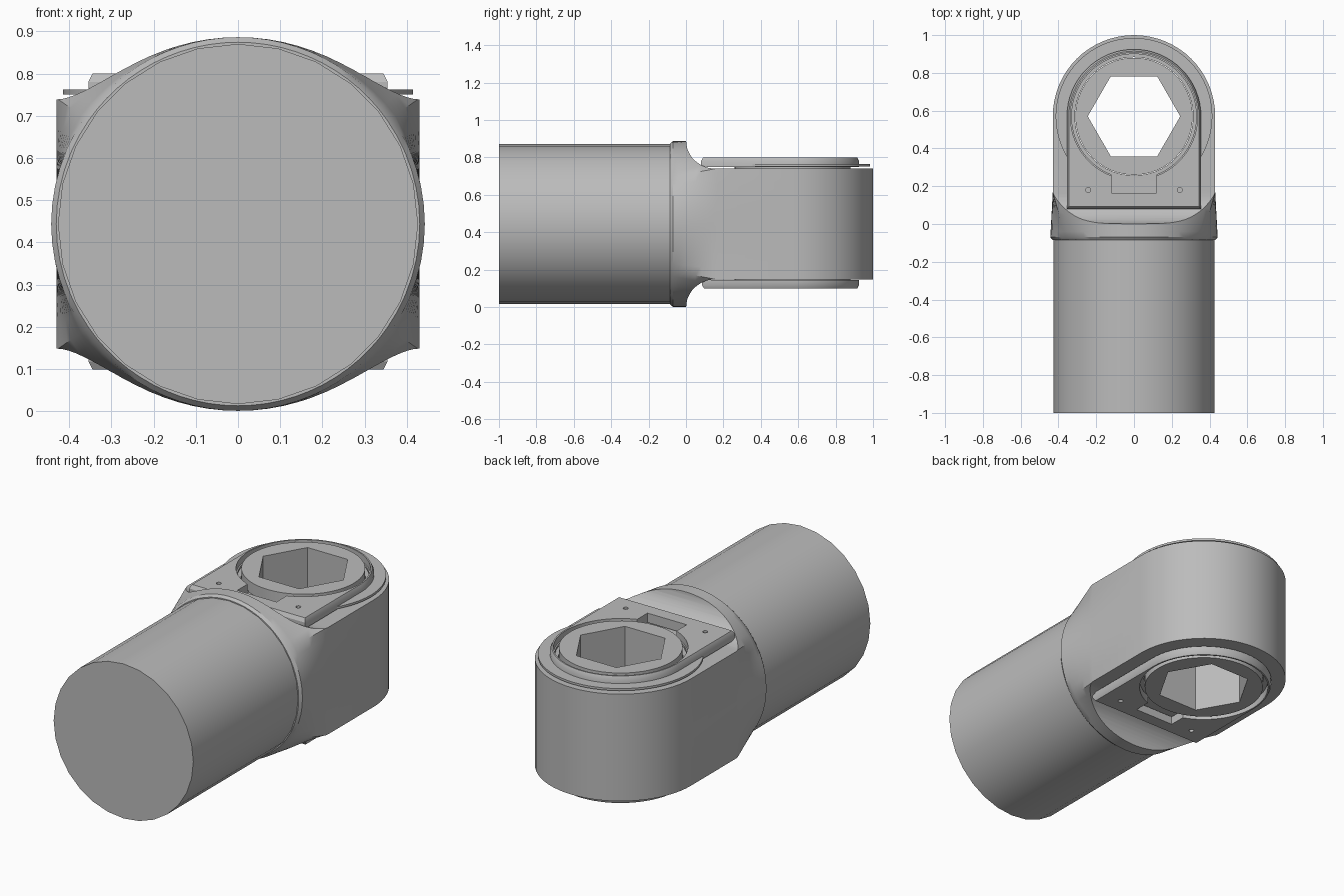
import bpy, bmesh
from math import sin, cos, tan, pi, atan2, sqrt, radians

old = bpy.data.objects.get("Cube")
if old:
    bpy.data.objects.remove(old, do_unlink=True)

steel = bpy.data.materials.new("satin_grey")
steel.use_nodes = True
GREY = (0.5, 0.5, 0.5, 1)
steel.diffuse_color = GREY
steel.node_tree.nodes["Principled BSDF"].inputs["Base Color"].default_value = GREY

MID = 0.4435      # height of the shaft axis
EYE = 0.57        # y of the socket axis
HALF = 0.43       # half width of the head
RIM = 0.443       # collar radius


def loft(name, rings):
    """Closed solid through rings of equal point count."""
    bm = bmesh.new()
    rows = [[bm.verts.new(p) for p in ring] for ring in rings]
    n = len(rows[0])
    for a, b in zip(rows, rows[1:]):
        for i in range(n):
            j = (i + 1) % n
            bm.faces.new((a[i], a[j], b[j], b[i]))
    bm.faces.new(rows[0])
    bm.faces.new(rows[-1])
    bmesh.ops.recalc_face_normals(bm, faces=bm.faces)
    mesh = bpy.data.meshes.new(name)
    bm.to_mesh(mesh)
    bm.free()
    mesh.materials.append(steel)
    ob = bpy.data.objects.new(name, mesh)
    bpy.context.collection.objects.link(ob)
    return ob


def prism(name, outline, z0, z1):
    return loft(name, [[(x, y, z) for x, y in outline] for z in (z0, z1)])


def disc(r, n=64, x=0, y=EYE):
    return [(x + r * cos(2 * pi * i / n), y + r * sin(2 * pi * i / n)) for i in range(n)]


def arch(r, y0):
    """Straight-sided outline with a round back end."""
    arc = [(r * cos(pi * i / 32), EYE + r * sin(pi * i / 32)) for i in range(33)]
    return [(r, y0)] + arc + [(-r, y0)]


def activate(ob):
    bpy.ops.object.select_all(action='DESELECT')
    ob.select_set(True)
    bpy.context.view_layer.objects.active = ob


def combine(ob, cutter, mode='DIFFERENCE'):
    mod = ob.modifiers.new("cut", 'BOOLEAN')
    mod.operation, mod.solver, mod.object = mode, 'EXACT', cutter
    activate(ob)
    bpy.ops.object.modifier_apply(modifier=mod.name)
    bpy.data.objects.remove(cutter, do_unlink=True)


def finish(ob):
    activate(ob)
    bpy.ops.object.shade_smooth_by_angle(angle=radians(30))


# Round shaft
def circle_ring(r, y, angles):
    return [(r * cos(a), y, MID + r * sin(a)) for a in angles]


shaft_angles = [2 * pi * i / 28 for i in range(28)]
finish(loft("shaft", [circle_ring(0.427, y, shaft_angles) for y in (-1, -0.06)]))

# Head: collar circle blending into a flat-sided section with arched top and bottom
ARCH_R = 0.71
corner = atan2(0.298, HALF)
side = [-corner + 2 * corner * i / 12 for i in range(12)]
top = [corner + (pi - 2 * corner) * i / 24 for i in range(24)]
angles = side + top
angles += [a + pi for a in angles]


def section_radius(a):
    c, s = abs(cos(a)), abs(sin(a))
    if s * HALF <= c * 0.2981:
        return HALF / c
    drop = ARCH_R - RIM
    return -drop * s + sqrt((drop * s) ** 2 + ARCH_R ** 2 - drop ** 2)


def blend_ring(y, t):
    ring = []
    for a in angles:
        r = RIM + (section_radius(a) - RIM) * t
        ring.append((r * cos(a), y, MID + r * sin(a)))
    return ring


rings = [circle_ring(0.431, -0.085, angles), circle_ring(RIM, -0.07, angles)]
rings += [blend_ring(-0.07 + 0.24 * i / 8, i / 8) for i in range(1, 9)]
rings.append(blend_ring(1.1, 1))
head = loft("head", rings)

# Shoulder fillets above and below, then the round back end
fillet = [(0.001 + 0.16 * (1 - cos(pi * i / 24)), RIM - 0.1475 * sin(pi * i / 24)) for i in range(13)]
upper = [(-0.2, 0.6), (0.001, 0.6)] + fillet + [(1.2, fillet[-1][1])]
outline = upper + [(y, -h) for y, h in reversed(upper)]
combine(head, loft("side_cutter", [[(x, y, MID + h) for y, h in outline] for x in (-0.7, 0.7)]), 'INTERSECT')
plan = [(0.6, -0.2), (0.6, EYE)] + arch(HALF, 0)[1:-1] + [(-0.6, EYE), (-0.6, -0.2)]
combine(head, prism("plan_cutter", plan, -0.5, 1.5), 'INTERSECT')
combine(head, prism("bore_cutter", disc(0.313), -0.5, 1.5))
finish(head)

# Socket sleeve with a through hexagon
socket = prism("hex_socket", disc(0.31), 0.1, 0.8)
combine(socket, prism("hex_cutter", disc(0.245, 6), -0.5, 1.5))
finish(socket)

# Thin ring under the upper plate
ring = prism("selector_ring", disc(0.415), 0.751, 0.763)
combine(ring, prism("ring_cutter", disc(0.33), 0.5, 1))
combine(ring, prism("ring_notch", [(-0.12, 0), (0.12, 0), (0.12, 0.4), (-0.12, 0.4)], 0.5, 1))
finish(ring)


# Cover plates with softened outer edge, round window, notch and two screw holes
def cover(name, inner, outer, y0):
    edge = outer + (0.02 if inner > outer else -0.02)
    base, lip = arch(0.355, y0), arch(0.345, y0 + 0.012)
    plate = loft(name, [[(x, y, z) for x, y in pts]
                        for pts, z in ((base, inner), (base, edge), (lip, outer))])
    lo, hi = min(inner, outer) - 0.1, max(inner, outer) + 0.1
    combine(plate, prism("window_cutter", disc(0.337), lo, hi))
    combine(plate, prism("notch_cutter", [(-0.12, 0.165), (0.12, 0.165), (0.12, 0.4), (-0.12, 0.4)], lo, hi))
    for s in (-1, 1):
        combine(plate, prism("screw_cutter", disc(0.013, 16, s * 0.243, 0.18), lo, hi))
    finish(plate)


cover("upper_cover", 0.748, 0.8, 0.08)
cover("lower_cover", 0.143, 0.098, 0.085)
